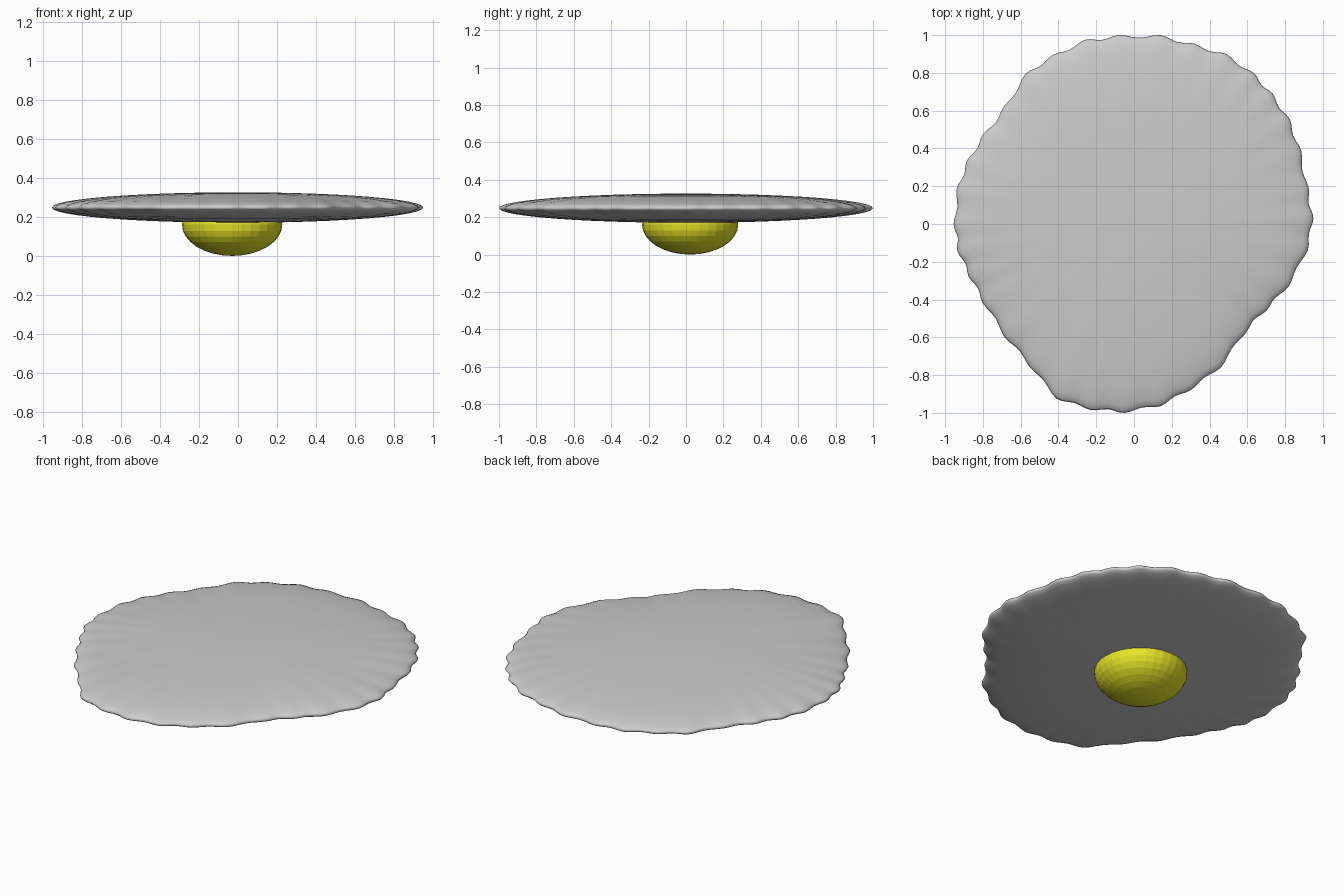
import bpy, bmesh
from math import sin, cos, pi
from mathutils import Vector

if "Cube" in bpy.data.objects:
    bpy.data.objects.remove(bpy.data.objects["Cube"])

# Peaks of the wavy outline, seen from above, counter-clockwise
PEAKS = [(.95, .03), (.925, .19), (.885, .39), (.825, .555), (.735, .69), (.635, .80),
         (.49, .90), (.32, .955), (.14, 1.0), (-.08, 1.0), (-.26, .975), (-.43, .895),
         (-.575, .795), (-.69, .62), (-.80, .475), (-.885, .335), (-.94, .185),
         (-.955, 0), (-.935, -.145), (-.875, -.28), (-.80, -.42), (-.685, -.60),
         (-.55, -.76), (-.41, -.925), (-.23, -.985), (-.05, -1.0), (.14, -.965),
         (.30, -.88), (.46, -.76), (.59, -.58), (.70, -.46), (.82, -.33), (.92, -.14)]
STEPS = 6      # outline points per ripple
RINGS = 24     # latitude bands of the flattened body
MID, HALF = 0.248, 0.078


def outline():
    pts = []
    n = len(PEAKS)
    for i in range(n):
        p0, p1, p2, p3 = (Vector(PEAKS[(i + k) % n]) for k in (-1, 0, 1, 2))
        for s in range(STEPS):
            t = s / STEPS
            p = 0.5 * (2 * p1 + (p2 - p0) * t + (2 * p0 - 5 * p1 + 4 * p2 - p3) * t * t
                       + (3 * p1 - p0 - 3 * p2 + p3) * t ** 3)
            pts.append((p, 0.009 * (1 - cos(2 * pi * t))))
    return pts


# Egg white: flattened ellipsoid with a rippled rim
bm = bmesh.new()
rim = outline()
rings = []
for j in range(1, RINGS):
    a = -pi / 2 + pi * j / RINGS
    r = cos(a)
    rings.append([bm.verts.new((p.x * r * (1 - d * r), p.y * r * (1 - d * r), MID + HALF * sin(a)))
                  for p, d in rim])
bottom = bm.verts.new((0, 0, MID - HALF))
top = bm.verts.new((0, 0, MID + HALF))
n = len(rim)
for i in range(n):
    k = (i + 1) % n
    bm.faces.new((bottom, rings[0][k], rings[0][i]))
    bm.faces.new((top, rings[-1][i], rings[-1][k]))
    for lo, hi in zip(rings, rings[1:]):
        bm.faces.new((lo[i], lo[k], hi[k], hi[i]))
for f in bm.faces:
    f.smooth = True
mesh = bpy.data.meshes.new("egg_white")
bm.to_mesh(mesh)
bm.free()
bpy.context.collection.objects.link(bpy.data.objects.new("egg_white", mesh))

# Yolk: faceted ellipsoid bulging from the underside
bpy.ops.mesh.primitive_uv_sphere_add(segments=32, ring_count=16, radius=1, location=(-0.03, 0.022, 0.16))
yolk = bpy.context.object
yolk.name = "yolk"
yolk.scale = (0.257, 0.257, 0.16)
mat = bpy.data.materials.new("yolk_yellow")
mat.diffuse_color = (0.80, 0.78, 0.02, 1)
mat.use_nodes = True
mat.node_tree.nodes["Principled BSDF"].inputs["Base Color"].default_value = mat.diffuse_color
yolk.data.materials.append(mat)
